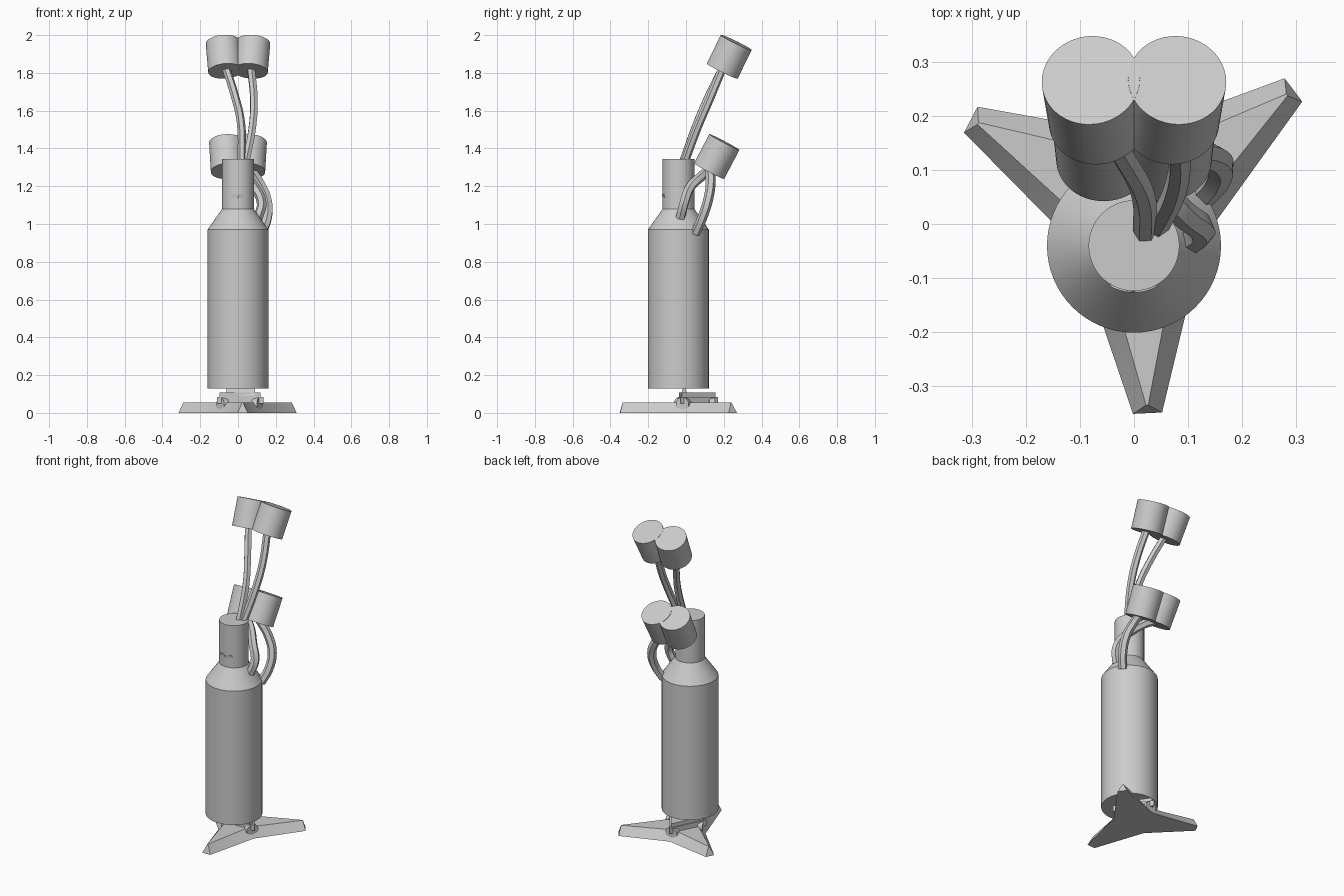
import bpy, bmesh, math
from mathutils import Vector

if "Cube" in bpy.data.objects:
    bpy.data.objects.remove(bpy.data.objects["Cube"], do_unlink=True)

grey = bpy.data.materials.new("plain grey")
grey.use_nodes = True
grey.diffuse_color = (0.6, 0.6, 0.6, 1)
grey.node_tree.nodes["Principled BSDF"].inputs["Base Color"].default_value = (0.6, 0.6, 0.6, 1)


def finish(name, mesh):
    mesh.materials.clear()
    mesh.materials.append(grey)
    obj = bpy.data.objects.new(name, mesh)
    bpy.context.collection.objects.link(obj)
    bpy.ops.object.select_all(action="DESELECT")
    obj.select_set(True)
    bpy.context.view_layer.objects.active = obj
    bpy.ops.object.shade_smooth_by_angle(angle=math.radians(30))
    return obj


def loft(name, rings):
    """Skin a stack of equal-length point rings and cap both ends."""
    bm = bmesh.new()
    loops = [[bm.verts.new(p) for p in ring] for ring in rings]
    n = len(loops[0])
    for a, b in zip(loops, loops[1:]):
        for i in range(n):
            j = (i + 1) % n
            bm.faces.new((a[i], a[j], b[j], b[i]))
    bm.faces.new(loops[0][::-1])
    bm.faces.new(loops[-1])
    bmesh.ops.recalc_face_normals(bm, faces=bm.faces)
    mesh = bpy.data.meshes.new(name)
    bm.to_mesh(mesh)
    bm.free()
    return finish(name, mesh)


def circle(centre, axis, radius, n=48):
    turn = Vector((0, 0, 1)).rotation_difference(Vector(axis))
    return [Vector(centre) + turn @ Vector((radius * math.cos(t), radius * math.sin(t), 0))
            for t in (2 * math.pi * i / n for i in range(n))]


def cylinder(name, start, end, radius, n=48):
    axis = Vector(end) - Vector(start)
    return loft(name, [circle(start, axis, radius, n), circle(end, axis, radius, n)])


def tube(name, points, radius):
    curve = bpy.data.curves.new(name, "CURVE")
    curve.dimensions = "3D"
    curve.bevel_depth = radius
    curve.bevel_resolution = 1
    curve.use_fill_caps = True
    curve.resolution_u = 6
    spline = curve.splines.new("BEZIER")
    spline.bezier_points.add(len(points) - 1)
    for bp, p in zip(spline.bezier_points, points):
        bp.co = p
        bp.handle_left_type = bp.handle_right_type = "AUTO"
    temp = bpy.data.objects.new(name + "_path", curve)
    bpy.context.collection.objects.link(temp)
    mesh = bpy.data.meshes.new_from_object(temp.evaluated_get(bpy.context.evaluated_depsgraph_get()))
    bpy.data.objects.remove(temp, do_unlink=True)
    return finish(name, mesh)


# Bottle body with sloped shoulder and neck
AXIS_Y, NECK = -0.04, 0.084
loft("bottle_body", [circle((0, AXIS_Y, z), (0, 0, 1), r, 64)
                     for r, z in ((0.161, 0.13), (0.161, 0.97), (NECK, 1.08), (NECK, 1.345))])

# Two small arched plates wrapped on the neck front
for side, label in ((-1, "right"), (1, "left")):
    arch = [(side * 0.023 + 0.022 * math.cos(t), 1.14 + 0.02 * math.sin(t))
            for t in (math.pi * i / 10 for i in range(11))]
    loft(label + "_neck_arch",
         [[(r * math.sin(x / NECK), AXIS_Y - r * math.cos(x / NECK), z) for x, z in arch]
          for r in (NECK - 0.003, NECK + 0.003)])

# Paired pods, leaning back and splayed outward
for side, label in ((-1, "right"), (1, "left")):
    cylinder("upper_pod_" + label, (side * 0.067, 0.192, 1.81), (side * 0.08, 0.266, 1.961), 0.091)
    cylinder("lower_pod_" + label, (side * 0.054, 0.122, 1.28), (side * 0.063, 0.203, 1.434), 0.09)

# Stems from the neck top to the upper pods
tube("upper_stem_right", [(0.02, -0.02, 1.32), (0.015, 0.06, 1.54),
                          (-0.02, 0.125, 1.69), (-0.065, 0.195, 1.83)], 0.022)
tube("upper_stem_left", [(0.04, -0.01, 1.32), (0.077, 0.065, 1.52),
                         (0.084, 0.125, 1.66), (0.068, 0.195, 1.83)], 0.022)

# Looped stems from the shoulder to the lower pods
tube("lower_stem_right", [(-0.05, 0.13, 1.3), (0.02, 0.09, 1.26), (0.09, 0.02, 1.19),
                          (0.125, -0.01, 1.11), (0.105, -0.03, 1.03)], 0.026)
tube("lower_stem_left", [(0.06, 0.125, 1.3), (0.12, 0.13, 1.21), (0.157, 0.115, 1.12),
                         (0.155, 0.085, 1.03), (0.125, 0.05, 0.95)], 0.026)

# Three-armed foot with bevelled arms
HUB = Vector((0.007, 0.031, 0))
TIPS = [Vector(p) for p in ((0.025, -0.35, 0), (0.295, 0.248, 0), (-0.302, 0.193, 0))]


def star(z, half_width, valley, pull):
    ring = []
    for i, tip in enumerate(TIPS):
        out = (tip - HUB).normalized()
        across = Vector((-out.y, out.x, 0))
        bisector = (out + (TIPS[(i + 1) % 3] - HUB).normalized()).normalized()
        base = tip - out * pull
        ring += [base - across * half_width, base + across * half_width, HUB + bisector * valley]
    return [p + Vector((0, 0, z)) for p in ring]


loft("foot_star", [star(0, 0.027, 0.135, 0), star(0.055, 0.002, 0.09, 0.015)])

# Hinge discs and stacked hub plates between the arms
corners = []
for i, label in enumerate(("left", "rear", "right")):
    d = ((TIPS[i] - HUB).normalized() + (TIPS[(i + 1) % 3] - HUB).normalized()).normalized()
    corners.append(d)
    mid = HUB + d * 0.105 + Vector((0, 0, 0.045))
    cylinder("hinge_" + label, mid - d * 0.015, mid + d * 0.015, 0.038, 24)


def hub_plate(name, radius, low, high):
    loft(name, [[HUB + d * radius + Vector((0, 0, z)) for d in corners] for z in (low, high)])


hub_plate("lower_hub_plate", 0.14, 0.05, 0.085)
hub_plate("upper_hub_plate", 0.125, 0.085, 0.107)

# Wedge bar holding the bottle
loft("support_wedge", [[(x, -0.03, 0.09), (x, 0.01, 0.09), (x, -0.006, 0.135), (x, -0.014, 0.135)]
                       for x in (-0.06, 0.09)])
